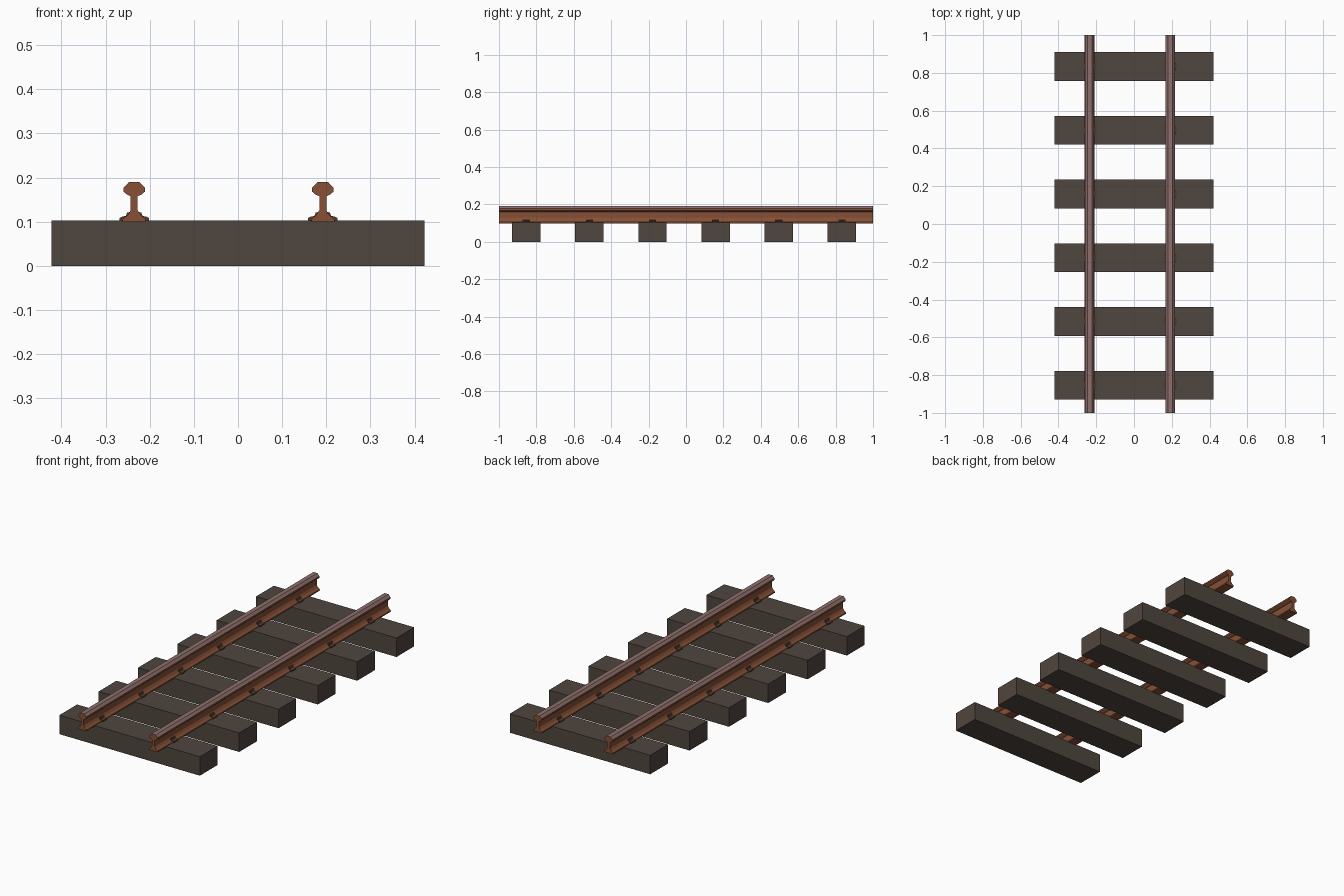
import bpy, bmesh

if "Cube" in bpy.data.objects:
    bpy.data.objects.remove(bpy.data.objects["Cube"])

def material(name, srgb):
    m = bpy.data.materials.new(name)
    lin = [((c / 255 + 0.055) / 1.055) ** 2.4 for c in srgb]
    m.diffuse_color = (*lin, 1)
    m.use_nodes = True
    m.node_tree.nodes["Principled BSDF"].inputs["Base Color"].default_value = m.diffuse_color
    return m

WOOD = material("dark wood", (80, 70, 62))
RUST = material("rusty steel", (134, 80, 54))
WORN = material("worn steel", (142, 112, 108))
CLIP = material("dark rust", (86, 60, 48))

def extrude(name, profile, y0, y1, mats, top_z=None):
    """Extrude an x-z profile along y; upward faces above top_z use the second material."""
    bm = bmesh.new()
    face = bm.faces.new([bm.verts.new((x, y0, z)) for x, z in profile])
    new = bmesh.ops.extrude_face_region(bm, geom=[face])["geom"]
    bmesh.ops.translate(bm, vec=(0, y1 - y0, 0),
                        verts=[v for v in new if isinstance(v, bmesh.types.BMVert)])
    bmesh.ops.recalc_face_normals(bm, faces=bm.faces)
    for f in bm.faces:
        if top_z and f.normal.z > 0.3 and f.calc_center_median().z > top_z:
            f.material_index = 1
    mesh = bpy.data.meshes.new(name)
    bm.to_mesh(mesh)
    bm.free()
    for m in mats:
        mesh.materials.append(m)
    ob = bpy.data.objects.new(name, mesh)
    bpy.context.collection.objects.link(ob)
    return ob

RAILS = (-0.235, 0.192)
SLEEPERS = [-0.854 + 0.3375 * i for i in range(6)]

# Rails: half section mirrored about the web
half = [(0.026, 0.099), (0.026, 0.106), (0.015, 0.115), (0.008, 0.126), (0.008, 0.158),
        (0.017, 0.162), (0.024, 0.168), (0.024, 0.177), (0.012, 0.19)]
section = half + [(-x, z) for x, z in reversed(half)]
for i, rx in enumerate(RAILS):
    extrude(f"rail_{i}", [(rx + x, z) for x, z in section], -1, 1, [RUST, WORN], 0.175)

# Sleepers
for i, y in enumerate(SLEEPERS):
    extrude(f"sleeper_{i}", [(-0.422, 0), (0.422, 0), (0.422, 0.103), (-0.422, 0.103)],
            y - 0.076, y + 0.076, [WOOD])

# Clips holding the rail foot on both sides
clip = [(0.01, 0.102), (0.033, 0.102), (0.033, 0.109), (0.027, 0.112), (0.019, 0.113),
        (0.016, 0.121), (0.01, 0.122)]
for i, y in enumerate(SLEEPERS):
    for j, rx in enumerate(RAILS):
        for s, side in ((-1, "left"), (1, "right")):
            extrude(f"clip_{i}_{j}_{side}", [(rx + s * x, z) for x, z in clip],
                    y - 0.019, y + 0.019, [CLIP])
